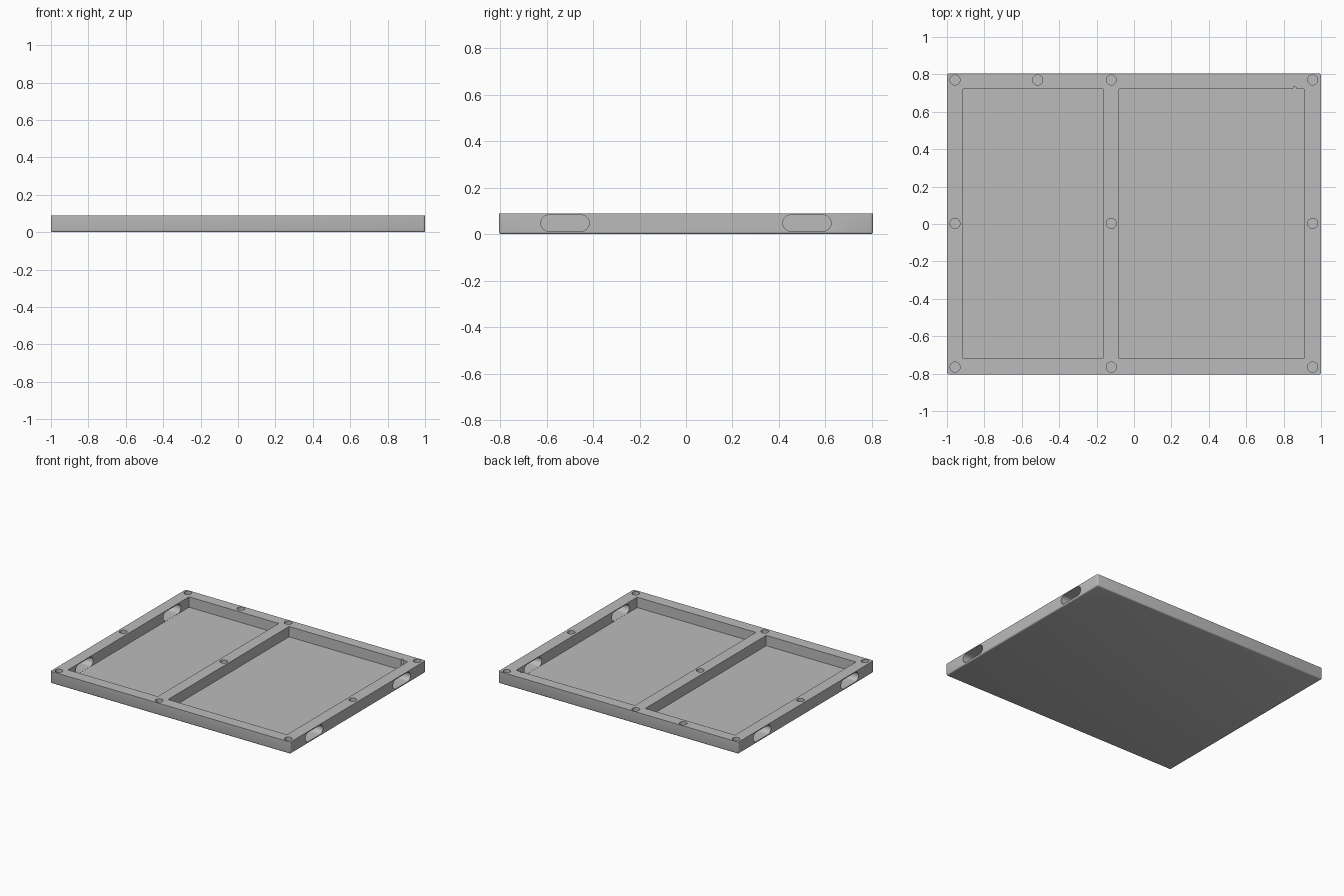
import bpy, bmesh, math
from mathutils import Matrix, Vector

# Remove the default cube
cube = bpy.data.objects.get("Cube")
if cube:
    bpy.data.objects.remove(cube, do_unlink=True)

HX, HY, TOP, FLOOR = 1.0, 0.805, 0.09, 0.012

grey = bpy.data.materials.new("plain_grey")
grey.use_nodes = True
colour = (0.5, 0.5, 0.5, 1)
grey.diffuse_color = colour
grey.node_tree.nodes["Principled BSDF"].inputs["Base Color"].default_value = colour


def add_box(bm, x0, x1, y0, y1, z0, z1):
    """Axis-aligned box between two corners."""
    size = Vector((x1 - x0, y1 - y0, z1 - z0))
    centre = Vector((x0 + x1, y0 + y1, z0 + z1)) / 2
    mat = Matrix.Translation(centre) @ Matrix.Diagonal(size).to_4x4()
    return bmesh.ops.create_cube(bm, size=1, matrix=mat)["verts"]


def add_cylinder(bm, x, y, radius, z0, z1, sides=32):
    """Upright cylinder between two heights."""
    bmesh.ops.create_cone(bm, cap_ends=True, segments=sides, radius1=radius,
                          radius2=radius, depth=z1 - z0,
                          matrix=Matrix.Translation((x, y, (z0 + z1) / 2)))


def make_object(bm, name):
    bmesh.ops.recalc_face_normals(bm, faces=bm.faces)
    mesh = bpy.data.meshes.new(name)
    bm.to_mesh(mesh)
    bm.free()
    mesh.materials.append(grey)
    obj = bpy.data.objects.new(name, mesh)
    bpy.context.collection.objects.link(obj)
    return obj


def cut(target, bm, name):
    """Subtract the cutter, apply, and discard it."""
    cutter = make_object(bm, name)
    cutter.hide_render = True
    mod = target.modifiers.new(name, "BOOLEAN")
    mod.operation = "DIFFERENCE"
    mod.solver = "EXACT"
    mod.object = cutter
    bpy.ops.object.modifier_apply(modifier=mod.name)
    bpy.data.objects.remove(cutter, do_unlink=True)


# Tray slab with softened corners and underside
bm = bmesh.new()
add_box(bm, -HX, HX, -HY, HY, 0, TOP)
soft = [e for e in bm.edges if min(v.co.z for v in e.verts) < TOP / 2]
bmesh.ops.bevel(bm, geom=soft, offset=0.01, segments=3, profile=0.5,
                affect="EDGES")
tray = make_object(bm, "tray")
bpy.context.view_layer.objects.active = tray
tray.select_set(True)

# Two pockets separated by a divider
bm = bmesh.new()
for x0, x1 in ((-0.914, -0.166), (-0.08, 0.91)):
    add_box(bm, x0, x1, -0.718, 0.722, FLOOR, TOP + 0.1)
cut(tray, bm, "pocket_cutter")

# Rounded slots through both side walls, and a small groove in the back wall
bm = bmesh.new()
R, HALF, MID = 0.035, 0.104, 0.048
for side in (-1, 1):
    for y in (-0.521, 0.521):
        ring = []
        for end in (1, -1):
            for i in range(17):
                a = -math.pi / 2 + math.pi * i / 16
                ring.append((y + end * (HALF - R + R * math.cos(a)),
                             MID + end * R * math.sin(a)))
        face = bm.faces.new([bm.verts.new((side * 0.89, p, z)) for p, z in ring])
        new = bmesh.ops.extrude_face_region(bm, geom=[face])["geom"]
        bmesh.ops.translate(bm, vec=(side * 0.2, 0, 0),
                            verts=[v for v in new
                                   if isinstance(v, bmesh.types.BMVert)])
add_cylinder(bm, 0.86, 0.725, 0.009, FLOOR + 0.001, TOP + 0.1, 16)
cut(tray, bm, "slot_cutter")

# Blind round holes along the rim and divider
bm = bmesh.new()
spots = [(x, y) for x in (-0.957, -0.121, 0.955) for y in (-0.765, 0.003, 0.77)]
for x, y in spots + [(-0.515, 0.77)]:
    add_cylinder(bm, x, y, 0.027, 0.04, TOP + 0.1)
cut(tray, bm, "hole_cutter")

bpy.ops.object.shade_smooth_by_angle(angle=math.radians(35))
